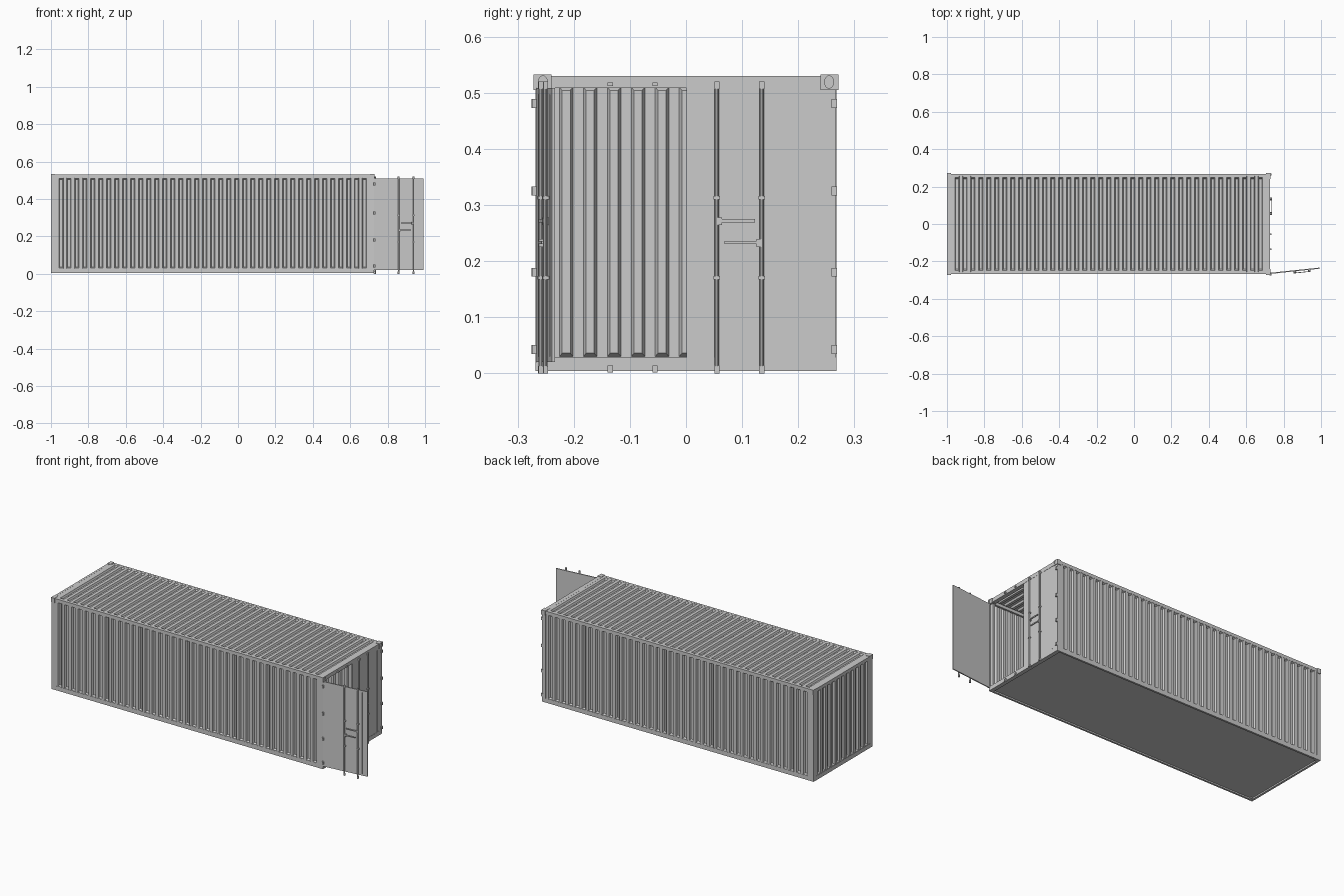
import bpy, bmesh, math
from mathutils import Matrix, Vector

if "Cube" in bpy.data.objects:
    bpy.data.objects.remove(bpy.data.objects["Cube"])

grey = bpy.data.materials.new("painted_grey")
grey.use_nodes = True
COLOUR = (0.6, 0.6, 0.6, 1)
grey.diffuse_color = COLOUR
grey.node_tree.nodes["Principled BSDF"].inputs["Base Color"].default_value = COLOUR

BACK, FRONT = -1.0, 0.73       # closed end and door end along x
MID = (BACK + FRONT) / 2
HALF, BASE, TOP = 0.268, 0.004, 0.53
PITCH = 0.0427


def finish(name, bm):
    mesh = bpy.data.meshes.new(name)
    bm.to_mesh(mesh)
    bm.free()
    mesh.materials.append(grey)
    obj = bpy.data.objects.new(name, mesh)
    bpy.context.collection.objects.link(obj)
    return obj


def add_box(bm, x, y, z):
    size = [b - a for a, b in (x, y, z)]
    centre = [(a + b) / 2 for a, b in (x, y, z)]
    bmesh.ops.create_cube(bm, size=1, matrix=Matrix.Translation(centre) @ Matrix.Diagonal((*size, 1)))


def box(name, x, y, z):
    bm = bmesh.new()
    add_box(bm, x, y, z)
    return finish(name, bm)


def add_rod(bm, x, y, z, radius, sides=10):
    bmesh.ops.create_cone(bm, cap_ends=True, segments=sides, radius1=radius, radius2=radius,
                          depth=z[1] - z[0], matrix=Matrix.Translation((x, y, sum(z) / 2)))


def ribbed_sheet(name, place, u, v, rib_v, count, centre):
    """Thin sheet pressed with a row of tapered grooves; place maps (u, v, depth) to 3D."""
    bm = bmesh.new()
    half, floor, depth, taper = 0.012, 0.007, 0.01, 0.006

    def quad(*points):
        bm.faces.new([bm.verts.new(place(*p)) for p in points])

    def flat(u0, u1, v0, v1):
        quad((u0, v0, 0), (u1, v0, 0), (u1, v1, 0), (u0, v1, 0))

    edge = u[0]
    for i in range(count):
        c = centre + (i - (count - 1) / 2) * PITCH
        flat(edge, c - half, *v)
        edge = c + half
        flat(c - half, edge, v[0], rib_v[0])
        flat(c - half, edge, rib_v[1], v[1])
        lo, hi = rib_v
        rim = [(c - half, lo, 0), (edge, lo, 0), (edge, hi, 0), (c - half, hi, 0)]
        lo, hi = lo + taper, hi - taper
        bed = [(c - floor, lo, depth), (c + floor, lo, depth), (c + floor, hi, depth), (c - floor, hi, depth)]
        quad(*bed)
        for k in range(4):
            n = (k + 1) % 4
            quad(rim[k], rim[n], bed[n], bed[k])
    flat(edge, u[1], *v)
    bmesh.ops.remove_doubles(bm, verts=bm.verts, dist=1e-5)
    bmesh.ops.recalc_face_normals(bm, faces=bm.faces)
    obj = finish(name, bm)
    solid = obj.modifiers.new("thickness", "SOLIDIFY")
    solid.thickness, solid.offset = 0.001, 0


# Corrugated walls and roof
long_u, wall_v, rib_z = (BACK + 0.002, FRONT - 0.002), (BASE + 0.002, TOP - 0.002), (0.03, 0.51)
skin = HALF - 0.001
for side, label in ((-1, "right"), (1, "left")):
    ribbed_sheet(label + "_wall", lambda u, v, d: (u, side * (skin - d), v),
                 long_u, wall_v, rib_z, 39, MID)
ribbed_sheet("roof", lambda u, v, d: (u, v, TOP - 0.001 - d),
             long_u, (-skin, skin), (-0.248, 0.248), 39, MID)
ribbed_sheet("end_wall", lambda u, v, d: (BACK + 0.002 + d, u, v),
             (-skin, skin), wall_v, rib_z, 11, 0)

# Frame rails, posts and floor
box("floor", (BACK + 0.005, FRONT - 0.02), (-0.262, 0.262), (0.012, 0.027))
for s, label in ((-1, "right"), (1, "left")):
    outer = sorted((s * HALF, s * 0.257))
    box(label + "_top_rail", (BACK, FRONT - 0.003), outer, (0.512, TOP))
    box(label + "_bottom_rail", (BACK, FRONT - 0.003), outer, (BASE, 0.028))
    box(label + "_door_post", (0.705, 0.72), sorted((s * HALF, s * 0.246)), (BASE, TOP))
    box(label + "_end_post", (BACK, BACK + 0.025), sorted((s * HALF, s * 0.246)), (BASE, TOP))
box("door_header", (0.705, 0.728), (-HALF, HALF), (0.508, TOP))
box("door_sill", (0.705, 0.728), (-HALF, HALF), (BASE, 0.028))
box("end_top_rail", (BACK, BACK + 0.012), (-HALF, HALF), (0.512, TOP))
box("end_bottom_rail", (BACK, BACK + 0.012), (-HALF, HALF), (BASE, 0.028))

# Top corner castings, with an oval lifting hole at the door end
for s, label in ((-1, "right"), (1, "left")):
    y = sorted((s * 0.24, s * 0.272))
    box(label + "_end_casting", (BACK, BACK + 0.022), y, (0.505, 0.532))
    casting = box(label + "_door_casting", (FRONT - 0.024, FRONT + 0.001), y, (0.505, 0.532))
    bm = bmesh.new()
    bmesh.ops.create_cone(bm, cap_ends=True, segments=20, radius1=1, radius2=1, depth=0.016,
                          matrix=Matrix.Translation((FRONT, s * 0.255, 0.519))
                          @ Matrix.Diagonal((1, 0.008, 0.011, 1)) @ Matrix.Rotation(math.pi / 2, 4, "Y"))
    cutter = finish(label + "_hole_cutter", bm)
    cutter.hide_render = True
    cutter.hide_viewport = True
    cut = casting.modifiers.new("hole", "BOOLEAN")
    cut.operation, cut.solver, cut.object = "DIFFERENCE", "EXACT", cutter


def door(label, side, angle):
    """Door leaf hinged at its outer edge; y runs from the hinge towards the middle."""
    hinge = Vector((FRONT - 0.003, side * 0.267, 0))
    swing = Matrix.Translation(hinge) @ Matrix.Rotation(angle, 4, "Z") @ Matrix.Diagonal((1, -side, 1, 1))
    parts = {}

    def part(name):
        parts[name] = bmesh.new()
        return parts[name]

    # Leaf with its two pressed seams
    bm = part("door_leaf")
    add_box(bm, (-0.006, 0), (0, 0.266), (0.02 if angle else 0.006, 0.508))
    for y in (0.039, 0.234):
        add_box(bm, (-0.001, 0.001), (y - 0.001, y + 0.001), (0.03, 0.497))

    # Locking bars with guides and end cams
    bm = part("locking_bars")
    for y in (0.132, 0.212):
        add_rod(bm, 0.006, y, (0.0, 0.52), 0.0038)
        for z in (0.17, 0.313):
            add_box(bm, (0, 0.011), (y - 0.006, y + 0.006), (z - 0.003, z + 0.003))
        for z in (0.0, 0.507):
            add_box(bm, (0.002, 0.01), (y - 0.0045, y + 0.0045), (z, z + 0.013))

    # Handles
    bm = part("handles")
    for y0, y1, z, pivot in ((0.144, 0.212, 0.272, 0.208), (0.132, 0.198, 0.233, 0.136)):
        add_box(bm, (0.007, 0.011), (y0, y1), (z - 0.003, z + 0.003))
        add_box(bm, (0.0, 0.01), (pivot - 0.005, pivot + 0.005), (z - 0.008, z + 0.006))

    # Hinges
    bm = part("hinges")
    for z in (0.042, 0.18, 0.325, 0.481):
        add_box(bm, (-0.004, 0.008), (-0.002, 0.008), (z - 0.008, z + 0.008))

    for name, bm in parts.items():
        bm.transform(swing)
        bmesh.ops.recalc_face_normals(bm, faces=bm.faces)
        finish(label + "_" + name, bm)


door("left", 1, 0)
door("right", -1, -math.radians(84))

# Keepers for the locking bars on header and sill
bm = bmesh.new()
for y in (-0.135, -0.055, 0.055, 0.135):
    for z in ((0.001, 0.014), (0.512, 0.518)):
        add_box(bm, (0.724, 0.736), (y - 0.0045, y + 0.0045), z)
finish("bar_keepers", bm)
